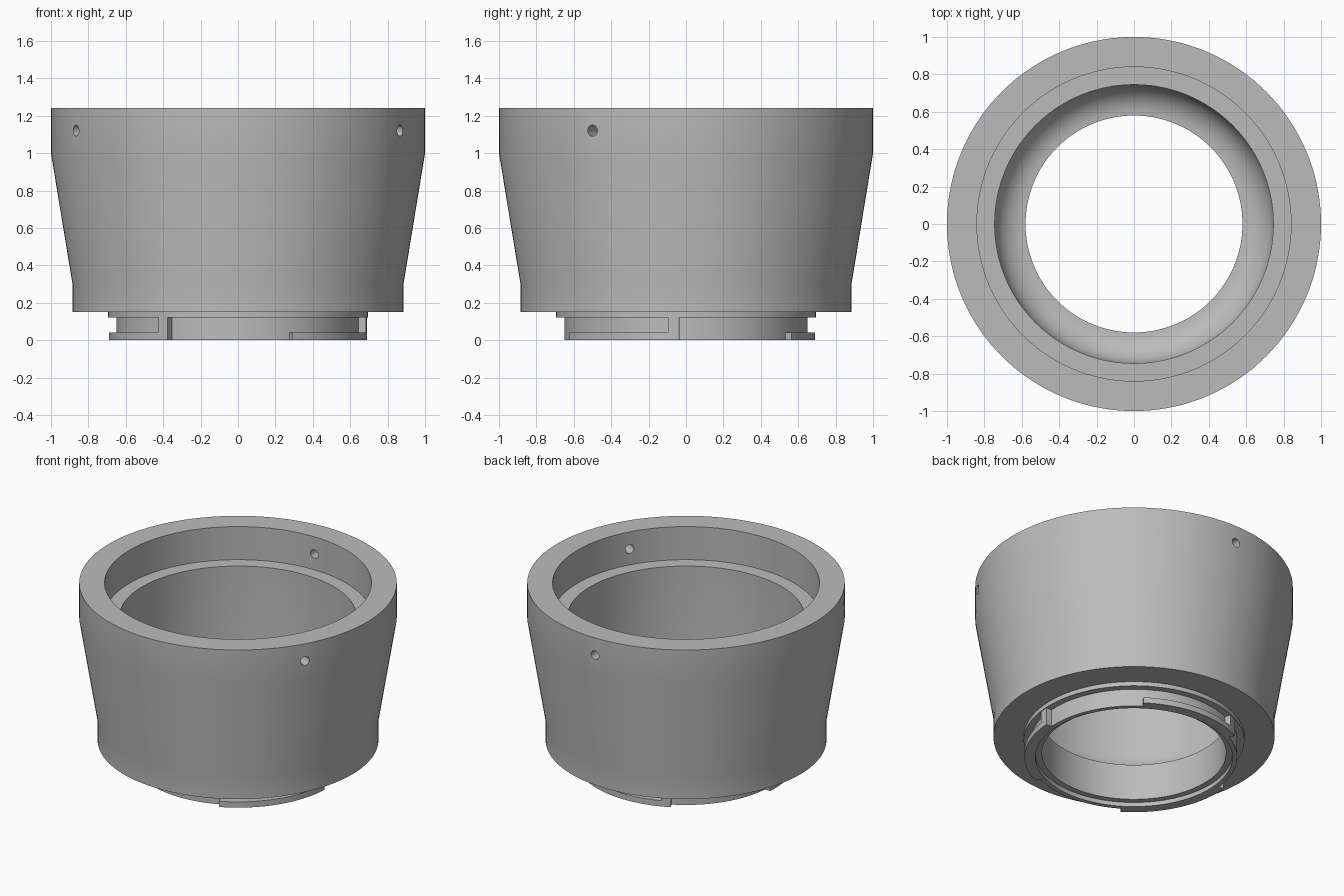
import bpy, bmesh
from math import sin, cos, pi, radians
from mathutils import Matrix

if "Cube" in bpy.data.objects:
    bpy.data.objects.remove(bpy.data.objects["Cube"])

SEGMENTS = 144

grey = bpy.data.materials.new("plain grey")
grey.use_nodes = True
colour = (0.5, 0.5, 0.5, 1)
grey.diffuse_color = colour
grey.node_tree.nodes["Principled BSDF"].inputs["Base Color"].default_value = colour


def make_object(name, bm):
    bmesh.ops.recalc_face_normals(bm, faces=bm.faces)
    mesh = bpy.data.meshes.new(name)
    bm.to_mesh(mesh)
    bm.free()
    mesh.materials.append(grey)
    obj = bpy.data.objects.new(name, mesh)
    bpy.context.collection.objects.link(obj)
    return obj


def activate(obj):
    bpy.ops.object.select_all(action='DESELECT')
    obj.select_set(True)
    bpy.context.view_layer.objects.active = obj


def smooth(obj):
    activate(obj)
    bpy.ops.object.shade_smooth_by_angle(angle=radians(30))


def lathe(name, profile):
    """Revolve a closed (radius, height) outline around z."""
    bm = bmesh.new()
    rings = [[bm.verts.new((r * cos(2 * pi * i / SEGMENTS), r * sin(2 * pi * i / SEGMENTS), z))
              for i in range(SEGMENTS)] for r, z in profile]
    for a, b in zip(rings, rings[1:] + rings[:1]):
        for i in range(SEGMENTS):
            j = (i + 1) % SEGMENTS
            bm.faces.new((a[i], a[j], b[j], b[i]))
    return make_object(name, bm)


def arc_block(name, start, end, inner, outer, low, high):
    """Curved bar between two angles in degrees."""
    steps = max(2, round((end - start) / 2.5))
    bm = bmesh.new()
    sections = []
    for i in range(steps + 1):
        a = radians(start + (end - start) * i / steps)
        sections.append([bm.verts.new((r * cos(a), r * sin(a), z))
                         for r, z in ((inner, low), (outer, low), (outer, high), (inner, high))])
    for a, b in zip(sections, sections[1:]):
        for k in range(4):
            m = (k + 1) % 4
            bm.faces.new((a[k], a[m], b[m], b[k]))
    bm.faces.new(sections[0])
    bm.faces.new(sections[-1])
    obj = make_object(name, bm)
    smooth(obj)


# Body: tapered shell, stepped mouth, filleted bore, flange and neck
fillet = [(0.58 + 0.165 * sin(t), 0.445 - 0.165 * cos(t))
          for t in (pi / 2 * i / 10 for i in range(11))]
body = lathe("body", [
    (0.62, 0), (0.65, 0), (0.65, 0.12), (0.695, 0.12), (0.695, 0.15),
    (0.885, 0.15), (0.885, 0.3), (1, 1), (1, 1.24),
    (0.84, 1.24), (0.84, 1.01), (0.745, 1.01),
    *reversed(fillet), (0.58, 0.03), (0.62, 0.03)])

# Three radial screw holes through the upper wall
bm = bmesh.new()
for angle in (-30, 90, 210):
    matrix = (Matrix.Rotation(radians(angle), 4, 'Z') @ Matrix.Translation((0.92, 0, 1.12))
              @ Matrix.Rotation(pi / 2, 4, 'Y'))
    bmesh.ops.create_cone(bm, cap_ends=True, segments=32, radius1=0.03, radius2=0.03,
                          depth=0.3, matrix=matrix)
cutter = make_object("hole_cutter", bm)
cutter.hide_render = True
activate(body)
cut = body.modifiers.new("screw_holes", 'BOOLEAN')
cut.operation = 'DIFFERENCE'
cut.solver = 'EXACT'
cut.object = cutter
bpy.ops.object.modifier_apply(modifier=cut.name)
bpy.data.objects.remove(cutter)
smooth(body)

# Bayonet lugs, each ending in an upright stop
for n in range(3):
    turn = 120 * n
    arc_block(f"bayonet_lug_{n + 1}", turn - 65, turn - 3, 0.64, 0.69, 0, 0.04)
    arc_block(f"bayonet_stop_{n + 1}", turn - 8, turn - 3, 0.64, 0.69, 0.04, 0.12)
